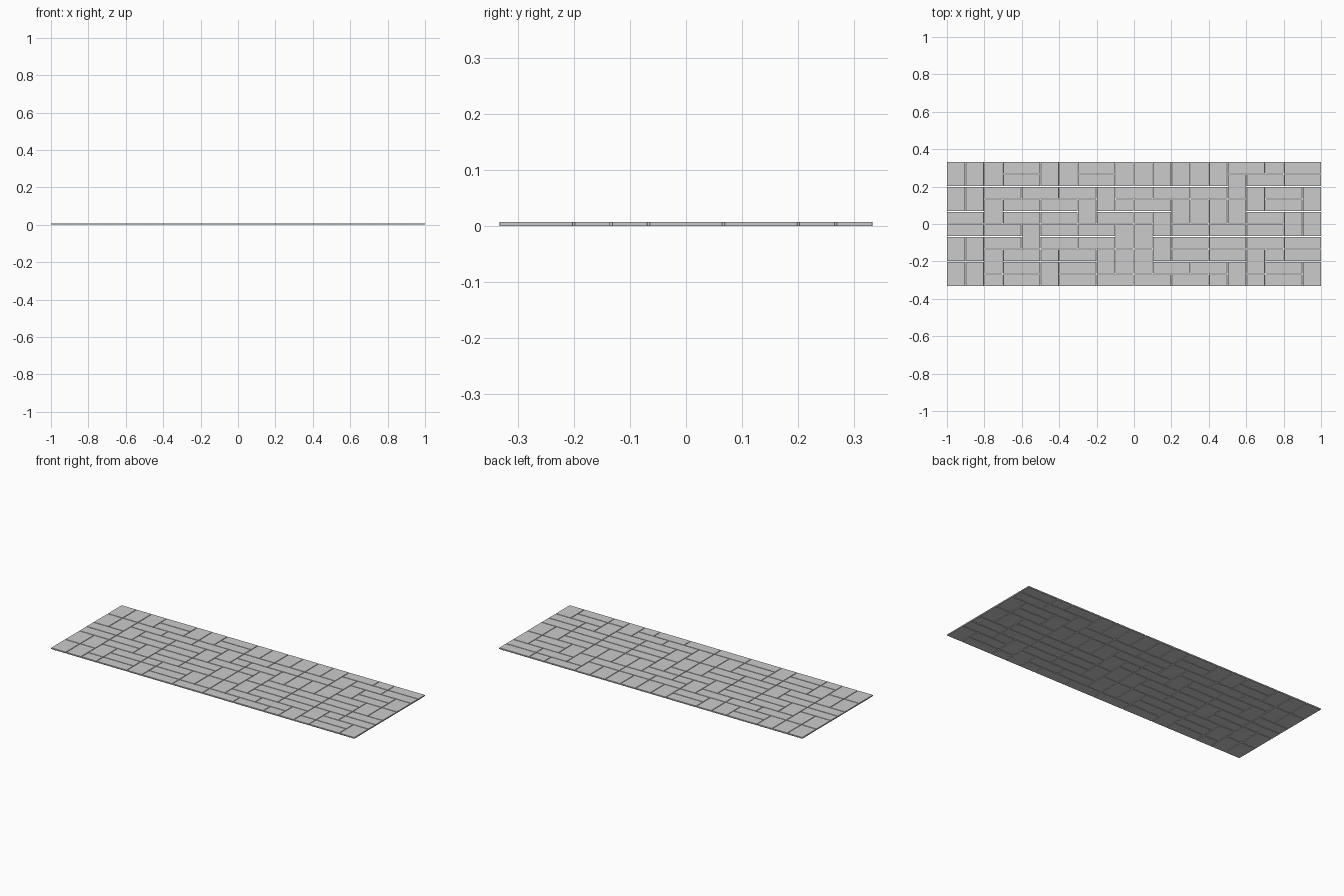
import bpy, bmesh

if "Cube" in bpy.data.objects:
    bpy.data.objects.remove(bpy.data.objects["Cube"])

GAP = 0.003
HEIGHT = 0.008
BEVEL = 0.0008
CX = (2.0 + GAP) / 20
CY = (0.665 + GAP) / 10

# Paving layout: H = two cells wide, V = two cells deep, o = single, . = covered
LAYOUT = [
    "VVVH.VVH.VVVVVVH.oH.",
    "...H...H.......VH.H.",
    "VVH.H.H.VH.H.H..VH.V",
    "..VH.H.V.oH.VVVV.H..",
    "H..H.H..H.oV....H.VV",
    "H.H.VH.H.VV.H.H.H...",
    "VVH..H.H...VH.H.H.H.",
    "..VH.oH.VVV.H.H.VoH.",
    "VV.H.VH....H.H.V.H.V",
    "..oH..H.H.H.H.o.oH..",
]
SPAN = {"H": (2, 1), "V": (1, 2), "o": (1, 1)}
NAMES = {"H": "wide_tile", "V": "deep_tile", "o": "small_tile"}


def tile_mesh(kind):
    """Slab with small chamfered edges, resting on z = 0."""
    w, d = SPAN[kind]
    bm = bmesh.new()
    bmesh.ops.create_cube(bm, size=1.0)
    bmesh.ops.scale(bm, vec=(w * CX - GAP, d * CY - GAP, HEIGHT), verts=bm.verts)
    bmesh.ops.translate(bm, vec=(0, 0, HEIGHT / 2), verts=bm.verts)
    bmesh.ops.bevel(bm, geom=bm.edges[:], offset=BEVEL, segments=1, affect='EDGES')
    mesh = bpy.data.meshes.new(NAMES[kind])
    bm.to_mesh(mesh)
    bm.free()
    return mesh


meshes = {kind: tile_mesh(kind) for kind in SPAN}

# Lay the tiles, back row first
for r, row in enumerate(LAYOUT):
    for c, kind in enumerate(row):
        if kind in SPAN:
            w, d = SPAN[kind]
            tile = bpy.data.objects.new(NAMES[kind], meshes[kind])
            tile.location = ((c + w / 2 - 10) * CX, (5 - r - d / 2) * CY, 0)
            bpy.context.collection.objects.link(tile)
